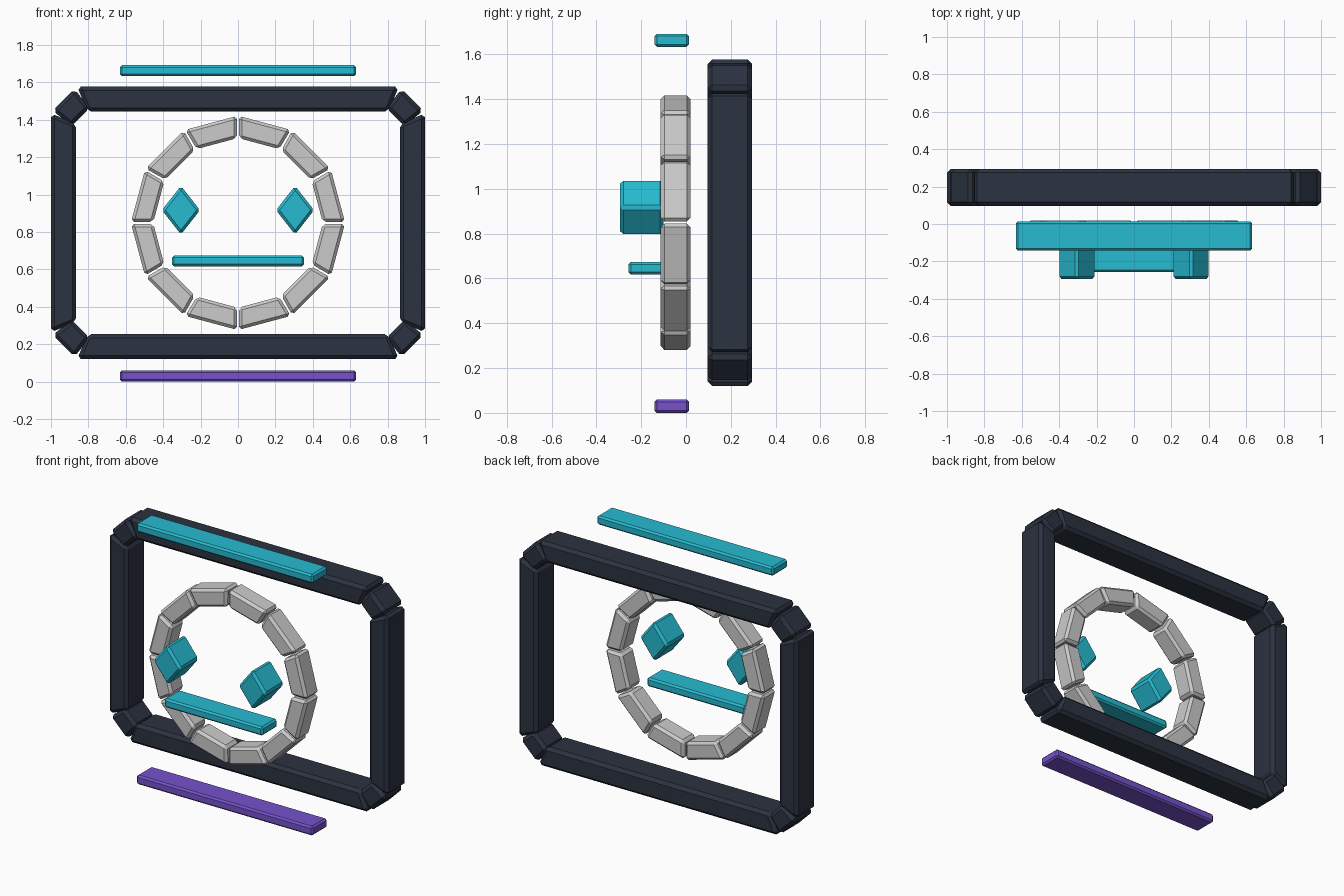
import bpy, bmesh
from math import sin, cos, pi, radians

if "Cube" in bpy.data.objects:
    bpy.data.objects.remove(bpy.data.objects["Cube"])


def material(name, rgb):
    m = bpy.data.materials.new(name)
    m.diffuse_color = (*rgb, 1)
    m.use_nodes = True
    m.node_tree.nodes["Principled BSDF"].inputs["Base Color"].default_value = m.diffuse_color
    return m


dark = material("dark_slate", (0.024, 0.032, 0.052))
cyan = material("cyan", (0.02, 0.50, 0.64))
purple = material("purple", (0.18, 0.085, 0.60))


def prism(name, outline, y0, y1, bevel, mat=None):
    """Chamfered prism: an (x, z) outline pushed from y0 to y1."""
    bm = bmesh.new()
    face = bm.faces.new([bm.verts.new((x, y0, z)) for x, z in outline])
    ext = bmesh.ops.extrude_face_region(bm, geom=[face])
    for v in ext["geom"]:
        if isinstance(v, bmesh.types.BMVert):
            v.co.y = y1
    bmesh.ops.recalc_face_normals(bm, faces=bm.faces)
    bmesh.ops.bevel(bm, geom=bm.edges[:], offset=bevel, segments=1,
                    profile=0.5, affect='EDGES', clamp_overlap=True)
    bmesh.ops.recalc_face_normals(bm, faces=bm.faces)
    me = bpy.data.meshes.new(name)
    bm.to_mesh(me)
    bm.free()
    ob = bpy.data.objects.new(name, me)
    bpy.context.collection.objects.link(ob)
    if mat:
        me.materials.append(mat)
    return ob


def segment(name, cx, cz, ang, thick, outer, inner, y0, y1, bevel, mat=None):
    """Mitred block whose long side faces outward along ang."""
    c, s, h = cos(ang), sin(ang), thick / 2
    local = [(-outer / 2, h), (outer / 2, h), (inner / 2, -h), (-inner / 2, -h)]
    pts = [(cx + v * c - u * s, cz + v * s + u * c) for u, v in local]
    return prism(name, pts, y0, y1, bevel, mat)


def bar(name, half, z0, z1, y0, y1, mat):
    pts = [(-half, z0), (half, z0), (half, z1), (-half, z1)]
    return prism(name, pts, y0, y1, 0.011, mat)


ZC = 0.849  # height of the shared centre

# Outer frame: four mitred beams and four corner blocks
FY = (0.097, 0.295)
for name, dx, dz, a, lo, li in [("frame_top", 0, 0.662, 90, 1.72, 1.61),
                                ("frame_bottom", 0, -0.662, 270, 1.72, 1.61),
                                ("frame_right", 0.933, 0, 0, 1.17, 1.06),
                                ("frame_left", -0.933, 0, 180, 1.17, 1.06)]:
    segment(name, dx, ZC + dz, radians(a), 0.134, lo, li, *FY, 0.02, dark)
for i, (sx, sz) in enumerate([(1, 1), (-1, 1), (-1, -1), (1, -1)]):
    segment(f"frame_corner_{i + 1}", sx * 0.887, ZC + sz * 0.612,
            radians(45 + 90 * i), 0.13, 0.165, 0.135, *FY, 0.02, dark)

# Ring of twelve blocks
N, R, T = 12, 0.573, 0.115
mid = R * cos(pi / N) - T / 2
for i in range(N):
    a = (i + 0.5) * 2 * pi / N
    segment(f"ring_block_{i + 1}", mid * cos(a), ZC + mid * sin(a), a, T,
            0.287, 0.222, -0.113, 0.02, 0.016)

# Diamond eyes
for side, sx in (("left", -1), ("right", 1)):
    x, z, w, h = sx * 0.305, 0.917, 0.102, 0.13
    prism(f"eye_{side}", [(x - w, z), (x, z - h), (x + w, z), (x, z + h)],
          -0.295, -0.10, 0.015, cyan)

# Mouth and the loose bars above and below
bar("mouth_bar", 0.353, 0.617, 0.674, -0.256, -0.10, cyan)
bar("upper_bar", 0.632, 1.634, 1.692, -0.141, 0.014, cyan)
bar("lower_bar", 0.632, 0.0, 0.06, -0.141, 0.014, purple)
